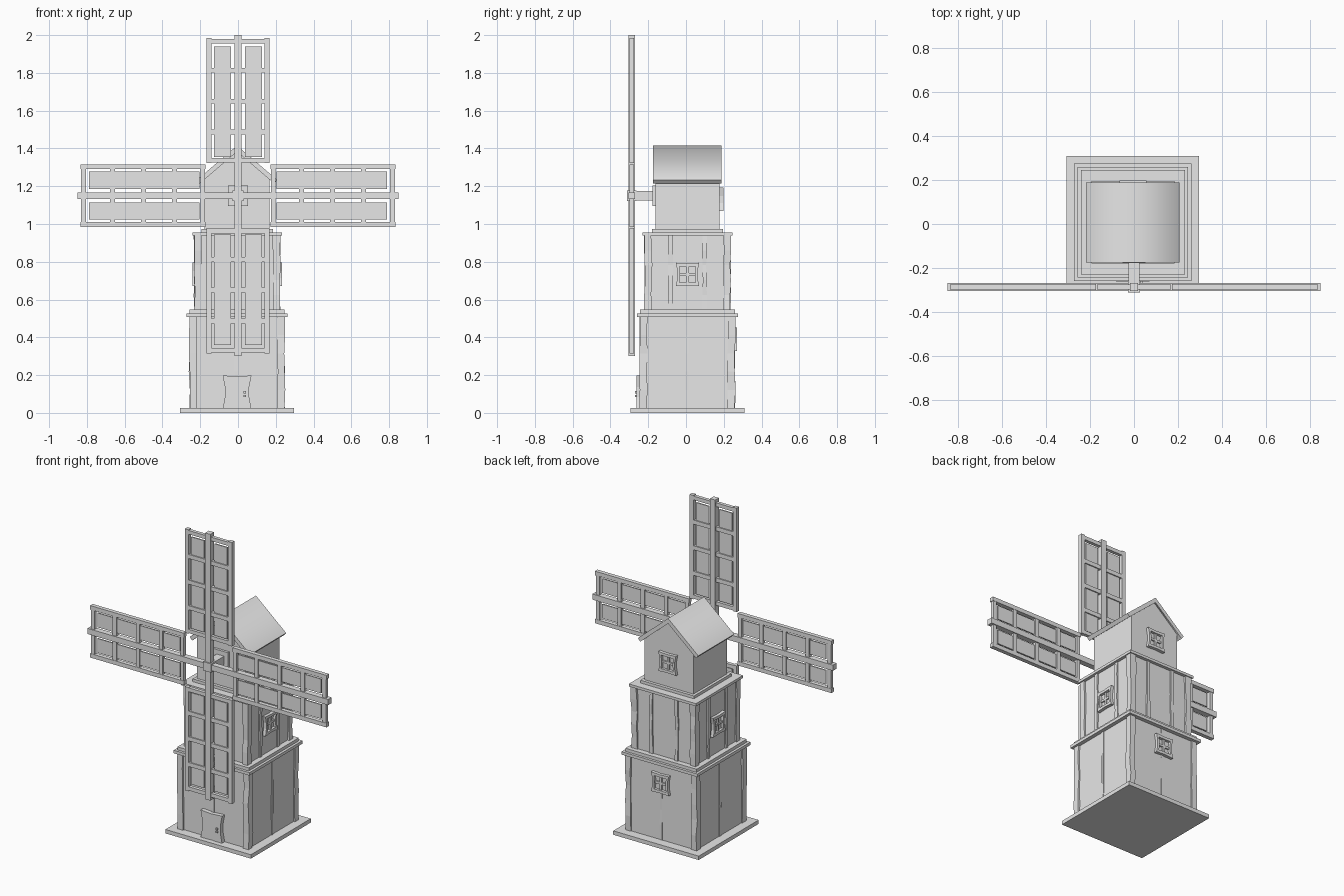
import bpy, math, random
from mathutils import Matrix, Vector

if "Cube" in bpy.data.objects:
    bpy.data.objects.remove(bpy.data.objects["Cube"])

random.seed(4)
CENTRE = Vector((-0.005, 0.008, 0))
grey = bpy.data.materials.new("plain grey")
grey.diffuse_color = (0.8, 0.8, 0.8, 1)
grey.use_nodes = True
grey.node_tree.nodes["Principled BSDF"].inputs["Base Color"].default_value = grey.diffuse_color


def mesh(name, verts, faces, matrix=Matrix()):
    me = bpy.data.meshes.new(name)
    me.from_pydata([matrix @ Vector(v) for v in verts], [], faces)
    me.materials.append(grey)
    ob = bpy.data.objects.new(name, me)
    bpy.context.collection.objects.link(ob)
    return ob


def loft(name, rings, matrix=Matrix()):
    """Closed solid through rings with the same number of points."""
    n = len(rings[0])
    faces = [tuple(reversed(range(n)))]
    for r in range(len(rings) - 1):
        for i in range(n):
            j = (i + 1) % n
            faces.append((r * n + i, r * n + j, (r + 1) * n + j, (r + 1) * n + i))
    faces.append(tuple(range((len(rings) - 1) * n, len(rings) * n)))
    return mesh(name, [p for ring in rings for p in ring], faces, matrix)


def box(name, x0, x1, y0, y1, z0, z1, matrix=Matrix()):
    return loft(name, [[(x0, y0, z), (x1, y0, z), (x1, y1, z), (x0, y1, z)]
                       for z in (z0, z1)], matrix)


def slab(name, half, z0, z1):
    return box(name, -half, half, -half, half, z0, z1, Matrix.Translation(CENTRE))


def prism(name, outline, y0, y1, matrix=Matrix()):
    """Outline in x, z pushed along y."""
    return loft(name, [[(x, y, z) for x, z in outline] for y in (y1, y0)], matrix)


def side(k):
    """Frame of a tower side: 0 front, 1 right, 2 back, 3 left; outward is local -y."""
    return Matrix.Translation(CENTRE) @ Matrix.Rotation(k * math.pi / 2, 4, 'Z')


def post(name, x, y, wx, wy, z0, z1, matrix, wobble=0.004):
    """Hand-hewn upright with an uneven outline."""
    rings = []
    for i in range(6):
        z = z0 + (z1 - z0) * i / 5
        a, b, c, d = (random.uniform(-wobble, wobble) for _ in range(4))
        rings.append([(x - wx + a, y - wy + b, z), (x + wx + c, y - wy + b, z),
                      (x + wx + c, y + wy + d, z), (x - wx + a, y + wy + d, z)])
    loft(name, rings, matrix)


def flared(w, h, z, pinch):
    """Crooked outline with a narrow waist."""
    return [(-w, z - h), (0, z - h + pinch * .4), (w, z - h), (w - pinch, z - h * .3),
            (w - pinch, z + h * .3), (w, z + h), (0, z + h - pinch * .4), (-w, z + h),
            (-w + pinch, z + h * .3), (-w + pinch, z - h * .3)]


def window(k, wall, z, u=0.0):
    m = side(k) @ Matrix.Translation((u, 0, 0))
    outer, inner = flared(.062, .062, z, .009), flared(.043, .043, z, .003)
    n = len(outer)
    verts = [(x, y, zz) for y in (-wall + .01, -wall - .02)
             for line in (outer, inner) for x, zz in line]
    faces = []
    for i in range(n):
        j = (i + 1) % n
        faces += [(2 * n + i, 2 * n + j, 3 * n + j, 3 * n + i),    # front ring
                  (i, j, 2 * n + j, 2 * n + i),                    # outside edge
                  (n + j, n + i, 3 * n + i, 3 * n + j),            # inside edge
                  (j, i, n + i, n + j)]                            # back ring
    mesh("window_frame", verts, faces, m)
    box("window_pane", -.045, .045, -wall - .003, -wall + .004, z - .045, z + .045, m)
    box("window_upright", -.007, .007, -wall - .013, -wall, z - .044, z + .044, m)
    box("window_crossbar", -.044, .044, -wall - .012, -wall, z - .007, z + .007, m)


# Tower: plinth, two tiers, ledges and cap base
slab("plinth", .302, 0, .025)
slab("lower_wall", .243, .02, .51)
slab("lower_ledge", .268, .508, .527)
slab("lower_ledge_step", .252, .527, .547)
slab("middle_wall", .217, .54, .945)
slab("middle_ledge", .237, .939, .956)
slab("cap_base", .189, .956, .974)

# Uneven timbers on the corners and sides
for k in range(4):
    m = side(k)
    post("lower_corner_post", .233, -.233, .019, .019, .025, .509, m)
    post("middle_corner_post", .208, -.208, .019, .019, .545, .94, m)
    post("lower_seam", -.005, -.241, .008, .006, .025, .509, m, .002)
    for x in (-.09, .09):
        post("middle_batten", x, -.216, .011, .009, .545, .94, m, .003)

# Cap walls with front and back gables, centred like the tower
cap = Matrix.Translation(CENTRE)
prism("cap_walls", [(-.172, .97), (.172, .97), (.172, 1.245), (0, 1.392), (-.172, 1.245)],
      -.17, .17, cap)

# Gabled roof
roof = prism("roof", [(-.197, 1.214), (0, 1.383), (.197, 1.214), (.213, 1.233),
                      (0, 1.415), (-.213, 1.233)], -.183, .18, cap)
bpy.context.view_layer.objects.active = roof
roof.select_set(True)
bpy.ops.object.shade_smooth_by_angle(angle=math.radians(85))

# Windows: both sides of the middle tier, back of the lower tier and cap
window(1, .217, .733)
window(3, .217, .733)
window(2, .243, .39)
window(2, .17, 1.13)

# Crooked door with a handle
prism("door", flared(.076, .088, .11, .012), -.27, -.235, side(0))
box("door_handle", .035, .047, -.279, -.268, .085, .095, side(0))
box("door_lock", .035, .047, -.279, -.268, .103, .115, side(0))

# Axle and hub
box("axle_flange", -.053, .053, -.178, -.15, 1.095, 1.205)
box("axle", -.026, .026, -.28, -.15, 1.124, 1.176)
box("hub", -.028, .028, -.312, -.262, 1.122, 1.178)

# Four sails turned around the hub
for k in range(4):
    m = Matrix.Translation((0, -.287, 1.15)) @ Matrix.Rotation(k * math.pi / 2, 4, 'Y')
    box("sail_spar", -.018, .018, -.018, .018, 0, .85, m)
    for s in (-1, 1):
        a, b = sorted((s * .14, s * .166))
        box("sail_rail", a, b, -.013, .013, .172, .835, m)
        a, b = sorted((s * .036, s * .127))
        box("sail_panel", a, b, -.004, .004, .205, .79, m)
    for z in (.187, .818):
        box("sail_end_bar", -.145, .145, -.011, .011, z - .012, z + .012, m)
    for z in (.337, .5, .664):
        box("sail_rung", -.145, .145, -.011, .011, z - .013, z + .013, m)
